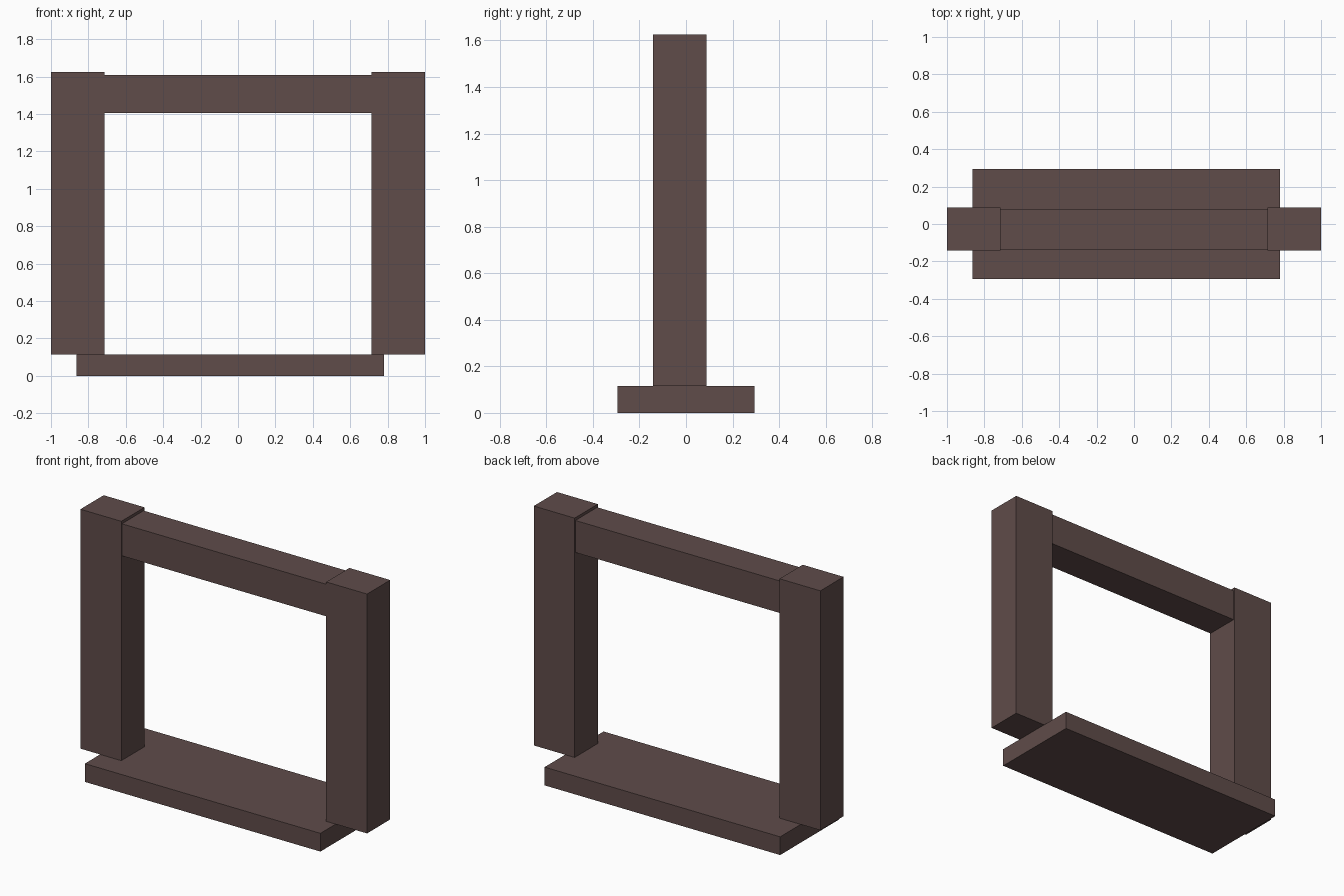
import bpy
from mathutils import Vector

if "Cube" in bpy.data.objects:
    bpy.data.objects.remove(bpy.data.objects["Cube"])

wood = bpy.data.materials.new("dark_brown")
wood.diffuse_color = (0.115, 0.072, 0.068, 1)
wood.use_nodes = True
wood.node_tree.nodes["Principled BSDF"].inputs["Base Color"].default_value = wood.diffuse_color


def box(name, low, high):
    """Box between two opposite corners."""
    low, high = Vector(low), Vector(high)
    bpy.ops.mesh.primitive_cube_add(size=1, location=(low + high) / 2)
    ob = bpy.context.object
    ob.name = name
    ob.scale = high - low
    bpy.ops.object.transform_apply(location=False, rotation=False, scale=True)
    ob.data.materials.append(wood)
    return ob


# Floor slab, slightly off centre to the left
box("base_slab", (-0.863, -0.294, 0), (0.781, 0.294, 0.115))

# Two uprights overhanging the slab ends
for side, x0, x1 in (("left", -1, -0.715), ("right", 0.715, 1)):
    box(side + "_post", (x0, -0.142, 0.115), (x1, 0.089, 1.625))

# Crossbeam between the posts, a little slimmer and lower than their tops
box("top_beam", (-0.715, -0.136, 1.405), (0.715, 0.081, 1.607))
